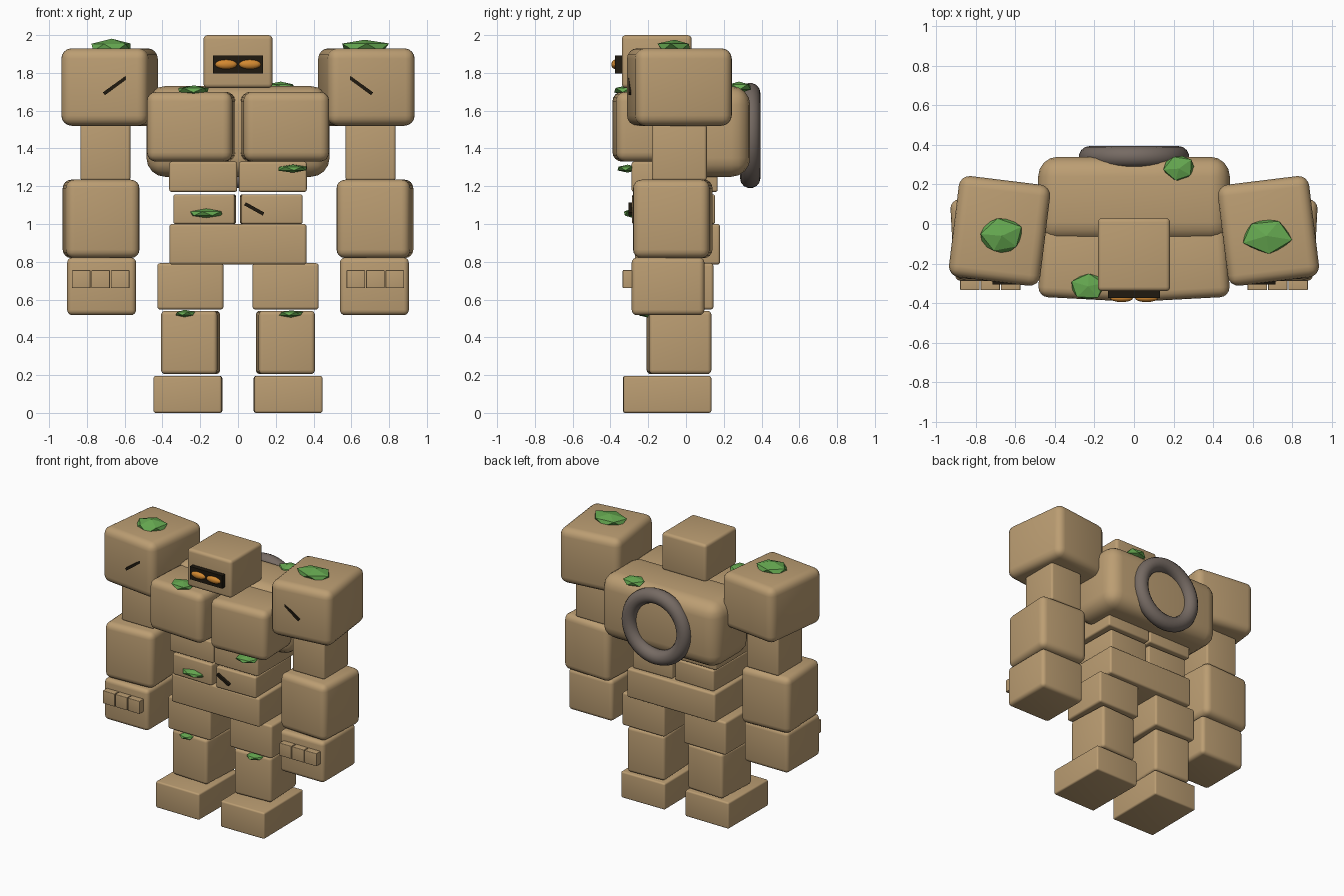
import bpy, bmesh, random
from math import radians
from mathutils import Matrix, Vector

random.seed(4)
if "Cube" in bpy.data.objects:
    bpy.data.objects.remove(bpy.data.objects["Cube"])


def material(name, rgb):
    m = bpy.data.materials.new(name)
    m.use_nodes = True
    m.diffuse_color = (*rgb, 1)
    m.node_tree.nodes["Principled BSDF"].inputs["Base Color"].default_value = (*rgb, 1)
    return m


STONE = material("sandstone", (0.5, 0.34, 0.17))
MOSS = material("moss_green", (0.13, 0.39, 0.08))
IRON = material("ring_grey", (0.18, 0.145, 0.125))
DARK = material("dark_recess", (0.014, 0.01, 0.005))
GLOW = material("amber_glow", (0.65, 0.25, 0.03))


def finish(bm, name, mat, loc, rot=(0, 0, 0), smooth=True):
    me = bpy.data.meshes.new(name)
    bm.to_mesh(me)
    bm.free()
    me.materials.append(mat)
    ob = bpy.data.objects.new(name, me)
    bpy.context.collection.objects.link(ob)
    ob.location = loc
    ob.rotation_euler = [radians(a) for a in rot]
    if smooth:
        bpy.ops.object.select_all(action='DESELECT')
        ob.select_set(True)
        bpy.context.view_layer.objects.active = ob
        bpy.ops.object.shade_smooth_by_angle(angle=radians(40))
    return ob


def block(name, loc, size, bevel=0.0, rot=(0, 0, 0), mat=STONE):
    bm = bmesh.new()
    bmesh.ops.create_cube(bm, size=1)
    bmesh.ops.scale(bm, vec=size, verts=bm.verts)
    if bevel:
        bmesh.ops.bevel(bm, geom=bm.edges[:], offset=bevel, segments=4,
                        profile=0.5, affect='EDGES', clamp_overlap=True)
    return finish(bm, name, mat, loc, rot, smooth=bool(bevel))


def pair(name, loc, size, bevel, turn=0):
    # one block on each side, turned symmetrically about z
    for side, s in (("left", 1), ("right", -1)):
        block(f"{side}_{name}", (s * loc[0], loc[1], loc[2]), size, bevel, (0, 0, s * turn))


def moss(name, loc, radii):
    bm = bmesh.new()
    bmesh.ops.create_icosphere(bm, subdivisions=1, radius=1)
    for v in bm.verts:
        v.co *= random.uniform(0.9, 1.12)
    bmesh.ops.rotate(bm, verts=bm.verts, matrix=Matrix.Rotation(random.uniform(0, 6), 3, 'Z'))
    bmesh.ops.scale(bm, vec=radii, verts=bm.verts)
    finish(bm, name, MOSS, loc, smooth=False)


# torso and head
block("back_block", (0, 0.125, 1.49), (0.97, 0.43, 0.48), 0.1)
block("head", (0, -0.155, 1.86), (0.365, 0.37, 0.28), 0.022)
block("pelvis", (0, -0.045, 0.893), (0.725, 0.45, 0.215), 0.015)
pair("chest_plate", (0.249, -0.2, 1.515), (0.455, 0.36, 0.37), 0.05, 3)
pair("upper_belly", (0.184, -0.06, 1.25), (0.36, 0.455, 0.16), 0.012)
pair("lower_belly", (0.176, -0.066, 1.078), (0.325, 0.435, 0.157), 0.012, 1)

# arms
pair("shoulder", (0.68, -0.035, 1.725), (0.465, 0.515, 0.41), 0.055, 7)
pair("upper_arm", (0.702, -0.035, 1.38), (0.265, 0.29, 0.3), 0.015)
pair("forearm", (0.725, -0.07, 1.027), (0.39, 0.405, 0.415), 0.045, -3)
pair("hand", (0.722, -0.095, 0.67), (0.365, 0.385, 0.305), 0.028)
for i in range(3):
    pair(f"knuckle_{i + 1}", (0.624 + 0.103 * i, -0.305, 0.708), (0.098, 0.06, 0.095), 0.004)

# legs
pair("thigh", (0.252, -0.035, 0.67), (0.35, 0.36, 0.245), 0.015)
pair("shin", (0.251, -0.037, 0.373), (0.298, 0.33, 0.335), 0.022, 3)
pair("foot", (0.265, -0.1, 0.0975), (0.36, 0.465, 0.195), 0.012, 0.5)

# face
block("visor", (0, -0.355, 1.845), (0.265, 0.04, 0.095), mat=DARK)
for side, s in (("left", 1), ("right", -1)):
    bm = bmesh.new()
    bmesh.ops.create_uvsphere(bm, u_segments=16, v_segments=10, radius=1)
    bmesh.ops.scale(bm, vec=(0.058, 0.02, 0.025), verts=bm.verts)
    finish(bm, f"{side}_eye", GLOW, (s * 0.063, -0.375, 1.845))
    block(f"{side}_shoulder_crack", (s * 0.65, -0.293, 1.733), (0.148, 0.024, 0.018),
          rot=(0, s * 36, 0), mat=DARK)
block("belly_crack", (0.086, -0.29, 1.08), (0.112, 0.03, 0.018), rot=(0, 29, 0), mat=DARK)

# ring on the back
major, minor, steps, sides = 0.225, 0.054, 40, 14
bm = bmesh.new()
start = bmesh.ops.create_circle(bm, segments=sides, radius=minor,
                                matrix=Matrix.Translation((major, 0, 0)))
bmesh.ops.spin(bm, geom=bm.verts[:] + bm.edges[:], cent=(0, 0, 0), axis=(0, 1, 0),
               angle=radians(360), steps=steps, use_merge=True)
bmesh.ops.remove_doubles(bm, verts=bm.verts, dist=0.0005)
bmesh.ops.recalc_face_normals(bm, faces=bm.faces)
finish(bm, "back_ring", IRON, (0, 0.34, 1.468))

# moss patches
moss("left_shoulder_moss", (0.67, -0.06, 1.935), (0.135, 0.095, 0.042))
moss("right_shoulder_moss", (-0.668, -0.06, 1.935), (0.117, 0.095, 0.042))
moss("chest_moss", (-0.232, -0.315, 1.708), (0.092, 0.07, 0.025))
moss("back_moss", (0.227, 0.28, 1.725), (0.085, 0.074, 0.03))
moss("upper_belly_moss", (0.29, -0.31, 1.293), (0.085, 0.06, 0.021))
moss("lower_belly_moss", (-0.168, -0.28, 1.055), (0.1, 0.058, 0.025))
moss("left_knee_moss", (0.28, -0.2, 0.525), (0.066, 0.05, 0.019))
moss("right_knee_moss", (-0.283, -0.2, 0.525), (0.058, 0.05, 0.019))
